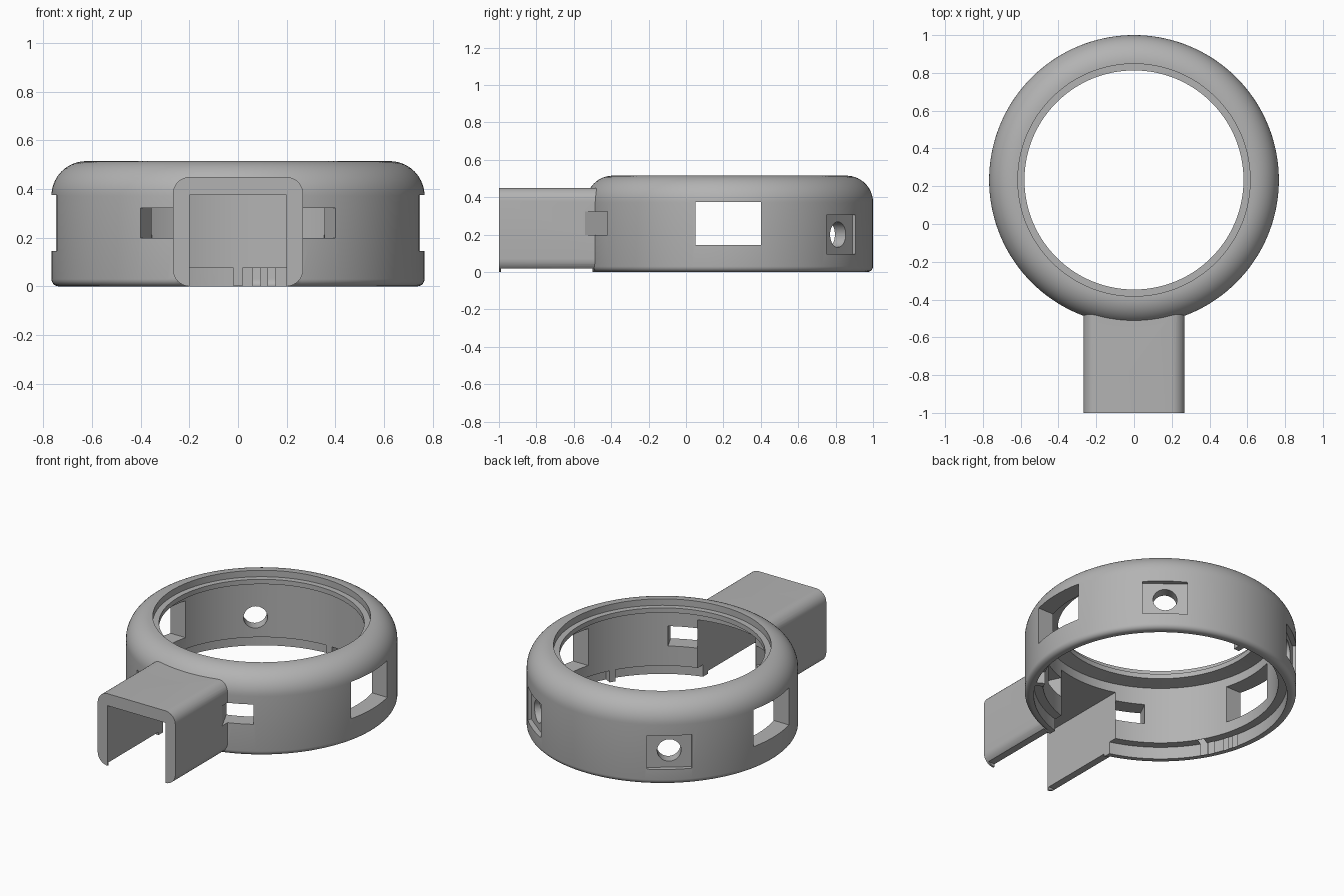
import bpy, bmesh, math
from mathutils import Matrix, Vector

if "Cube" in bpy.data.objects:
    bpy.data.objects.remove(bpy.data.objects["Cube"])

CY = 0.233      # ring centre on y
R = 0.767       # ring outer radius
grey = bpy.data.materials.new("plain grey")
grey.use_nodes = True
colour = (0.45, 0.45, 0.45, 1)
grey.diffuse_color = colour
grey.node_tree.nodes["Principled BSDF"].inputs["Base Color"].default_value = colour


def finish(bm, name):
    bmesh.ops.recalc_face_normals(bm, faces=bm.faces)
    mesh = bpy.data.meshes.new(name)
    bm.to_mesh(mesh)
    bm.free()
    mesh.materials.append(grey)
    ob = bpy.data.objects.new(name, mesh)
    bpy.context.collection.objects.link(ob)
    return ob


def lathe(name, profile, steps=144):
    """Solid of revolution; the profile starts and ends on the axis."""
    bm = bmesh.new()
    verts = [bm.verts.new((r, 0, z)) for r, z in profile]
    edges = [bm.edges.new(pair) for pair in zip(verts, verts[1:])]
    bmesh.ops.spin(bm, geom=verts + edges, cent=(0, 0, 0), axis=(0, 0, 1),
                   angle=math.tau, steps=steps)
    bmesh.ops.remove_doubles(bm, verts=bm.verts, dist=1e-5)
    bmesh.ops.translate(bm, verts=bm.verts, vec=(0, CY, 0))
    return finish(bm, name)


def box(name, low, high, round_y=0, turn=0):
    """Box between two corners, turned about the ring axis if asked."""
    low, high = Vector(low), Vector(high)
    bm = bmesh.new()
    bmesh.ops.create_cube(bm, size=1)
    bmesh.ops.scale(bm, verts=bm.verts, vec=high - low)
    bmesh.ops.translate(bm, verts=bm.verts, vec=(low + high) / 2)
    if round_y:
        along = [e for e in bm.edges
                 if abs(e.verts[0].co.y - e.verts[1].co.y) > 0.1]
        bmesh.ops.bevel(bm, geom=along, offset=round_y, segments=8,
                        profile=0.5, affect='EDGES')
    if turn:
        spin = Matrix.Rotation(turn, 4, 'Z')
        shift = Matrix.Translation((0, CY, 0))
        bmesh.ops.transform(bm, matrix=shift @ spin, verts=bm.verts)
    return finish(bm, name)


def prism(name, points, z0, z1):
    bm = bmesh.new()
    face = bm.faces.new([bm.verts.new((x, y, z0)) for x, y in points])
    top = bmesh.ops.extrude_face_region(bm, geom=[face])["geom"]
    bmesh.ops.translate(bm, vec=(0, 0, z1 - z0),
                        verts=[v for v in top if isinstance(v, bmesh.types.BMVert)])
    return finish(bm, name)


def combine(target, tool, operation):
    """Apply one boolean and discard the tool."""
    mod = target.modifiers.new(tool.name, 'BOOLEAN')
    mod.operation, mod.solver, mod.object = operation, 'EXACT', tool
    tool.hide_render = True
    bpy.context.view_layer.objects.active = target
    bpy.ops.object.modifier_apply(modifier=mod.name)
    bpy.data.objects.remove(tool)


def arc(cr, cz, radius, a0, a1, n):
    return [(cr + radius * math.cos(math.radians(a0 + (a1 - a0) * i / n)),
             cz + radius * math.sin(math.radians(a0 + (a1 - a0) * i / n)))
            for i in range(n + 1)]


# Solid round body with rounded shoulder and foot
shoulder, foot, top = 0.143, 0.03, 0.515
profile = ([(0, 0)] + arc(R - foot, foot, foot, -90, 0, 5)
           + arc(R - shoulder, top - shoulder, shoulder, 0, 90, 14) + [(0, top)])
body = lathe("ring_housing", profile)

# Rectangular sleeve at the front
sleeve = box("sleeve", (-0.268, -1, 0), (0.268, -0.2, 0.45), round_y=0.07)
combine(body, sleeve, 'UNION')

# Stepped bore: bottom rebate, main wall, top lip and seat
bore = lathe("bore", [(0, -0.1), (0.716, -0.1), (0.716, 0.075), (0.665, 0.075),
                      (0.665, 0.43), (0.58, 0.445), (0.58, 0.475),
                      (0.615, 0.475), (0.615, 0.6), (0, 0.6)])
combine(body, bore, 'DIFFERENCE')

# Sleeve channel, open below, and the shallow relief under its walls
cuts = [box("channel", (-0.2, -1.1, -0.1), (0.2, -0.2, 0.375)),
        box("wall_relief", (-0.3, -0.988, -0.1), (0.3, -0.5, 0.018)),
        box("side_windows", (-1, 0.05, 0.145), (1, 0.402, 0.375))]

for side in (-1, 1):
    # Slanted slot beside the sleeve
    slot = [(0.17, -0.338), (0.29, -0.585), (0.5, -0.62), (0.33, -0.28)]
    cuts.append(prism("slot", [(side * x, y) for x, y in slot], 0.198, 0.322))
    # Flat recess with a round hole, towards the back
    turn = side * math.radians(38)
    cuts.append(box("recess", (-0.127, 0.735, 0.095), (0.127, 0.9, 0.305), turn=turn))
    bm = bmesh.new()
    bmesh.ops.create_cone(bm, cap_ends=True, segments=40, radius1=0.068,
                          radius2=0.068, depth=0.4)
    place = (Matrix.Translation((0, CY, 0)) @ Matrix.Rotation(turn, 4, 'Z')
             @ Matrix.Translation((0, 0.7, 0.2)) @ Matrix.Rotation(math.pi / 2, 4, 'X'))
    bmesh.ops.transform(bm, matrix=place, verts=bm.verts)
    cuts.append(finish(bm, "hole"))

for cutter in cuts:
    combine(body, cutter, 'DIFFERENCE')

# Three small ribs inside the bottom rebate
for i in range(3):
    rib = box("rib", (-0.018, 0.667, 0.002), (0.018, 0.73, 0.085),
              turn=math.tau * (i + 1) / 3)
    combine(body, rib, 'UNION')

bpy.ops.object.select_all(action='DESELECT')
body.select_set(True)
bpy.context.view_layer.objects.active = body
bpy.ops.object.shade_smooth_by_angle(angle=math.radians(25))
